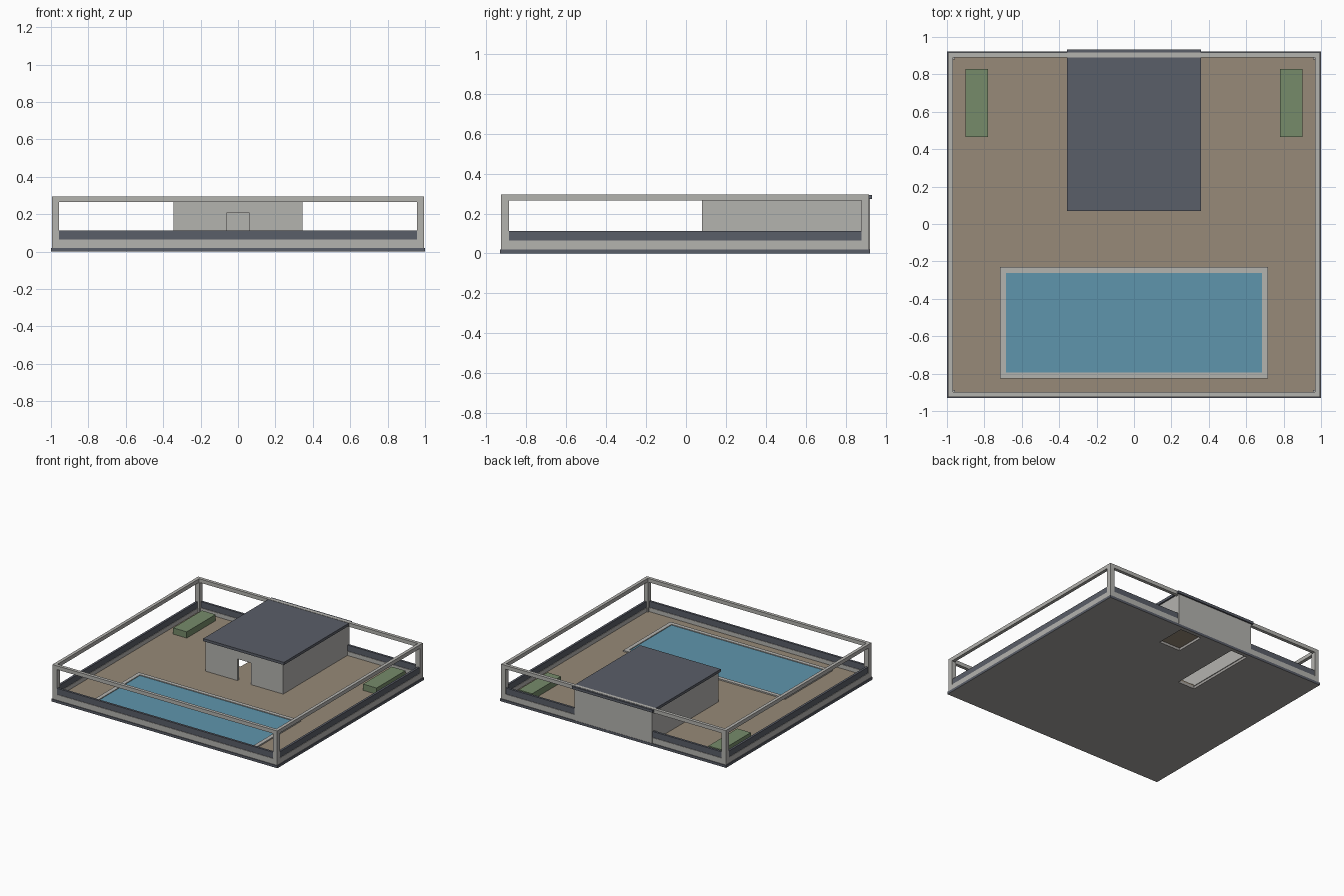
import bpy
import bmesh

if "Cube" in bpy.data.objects:
    bpy.data.objects.remove(bpy.data.objects["Cube"], do_unlink=True)


def material(name, hex_code):
    """Flat colour from an sRGB hex code."""
    srgb = [int(hex_code[i:i + 2], 16) / 255 for i in (0, 2, 4)]
    rgba = [((c + 0.055) / 1.055) ** 2.4 for c in srgb] + [1]
    mat = bpy.data.materials.new(name)
    mat.use_nodes = True
    mat.diffuse_color = rgba
    mat.node_tree.nodes["Principled BSDF"].inputs["Base Color"].default_value = rgba
    return mat


concrete = material("pale_concrete", "B4B3AF")
charcoal = material("charcoal", "5A5E68")
paving = material("brown_paving", "978A78")
water = material("pool_blue", "5F95AC")
foliage = material("hedge_green", "768B6A")
foundation = material("foundation_grey", "A5A29F")


def finish(name, bm, *mats):
    bmesh.ops.recalc_face_normals(bm, faces=bm.faces)
    mesh = bpy.data.meshes.new(name)
    bm.to_mesh(mesh)
    bm.free()
    for mat in mats:
        mesh.materials.append(mat)
    obj = bpy.data.objects.new(name, mesh)
    bpy.context.collection.objects.link(obj)
    return obj


def boxes(name, mat, *extents):
    """One object made of boxes, each given as x0, x1, y0, y1, z0, z1."""
    bm = bmesh.new()
    for x0, x1, y0, y1, z0, z1 in extents:
        verts = bmesh.ops.create_cube(bm, size=1)["verts"]
        bmesh.ops.scale(bm, verts=verts, vec=(x1 - x0, y1 - y0, z1 - z0))
        bmesh.ops.translate(bm, verts=verts,
                            vec=((x0 + x1) / 2, (y0 + y1) / 2, (z0 + z1) / 2))
    return finish(name, bm, mat)


def plate(name, mats, bounds, holes, z0, z1):
    """Flat plate with rectangular openings right through it."""
    rects = [bounds] + holes
    xs = sorted({v for r in rects for v in r[:2]})
    ys = sorted({v for r in rects for v in r[2:]})
    bm = bmesh.new()
    grid = {(x, y): bm.verts.new((x, y, z0)) for x in xs for y in ys}
    for xa, xb in zip(xs, xs[1:]):
        for ya, yb in zip(ys, ys[1:]):
            cx, cy = (xa + xb) / 2, (ya + yb) / 2
            if not any(h[0] < cx < h[1] and h[2] < cy < h[3] for h in holes):
                bm.faces.new([grid[p] for p in ((xa, ya), (xb, ya), (xb, yb), (xa, yb))])
    top = bmesh.ops.extrude_face_region(bm, geom=bm.faces[:])["geom"]
    bmesh.ops.translate(bm, verts=[v for v in top if isinstance(v, bmesh.types.BMVert)],
                        vec=(0, 0, z1 - z0))
    return finish(name, bm, *mats)


def ring(name, mat, outer, width, z0, z1):
    """Rectangular frame, butt-jointed at the corners."""
    x0, x1, y0, y1 = outer
    boxes(name, mat,
          (x0, x1, y0, y0 + width, z0, z1), (x0, x1, y1 - width, y1, z0, z1),
          (x0, x0 + width, y0 + width, y1 - width, z0, z1),
          (x1 - width, x1, y0 + width, y1 - width, z0, z1))


# Foundation with two floor openings
slab_area = (-1, 1, -0.93, 0.922)
stair_opening = (-0.33, -0.18, 0.29, 0.89)
shaft_opening = (0.11, 0.3, 0.65, 0.89)
slab = plate("foundation_slab", (charcoal, foundation), slab_area,
             [stair_opening, shaft_opening], 0, 0.02)
for face in slab.data.polygons:
    c = face.center
    inside = abs(c.x) < 0.99 and -0.92 < c.y < 0.915
    if face.normal.z < -0.5 or (inside and abs(face.normal.z) < 0.5):
        face.material_index = 1

# Paved terrace
plate("terrace", (paving,), (-0.985, 0.985, -0.915, 0.905), [stair_opening], 0.02, 0.032)

# Perimeter curb, dark parapet, posts and top rail
x_out, y_front, y_back = 0.994, -0.925, 0.917
outline = (-x_out, x_out, y_front, y_back)
ring("perimeter_curb", concrete, outline, 0.026, 0.02, 0.065)
ring("parapet_band", charcoal, (-0.99, 0.99, -0.921, 0.913), 0.018, 0.065, 0.113)
ring("top_rail", concrete, outline, 0.026, 0.265, 0.295)
post = 0.038
for side, xa in (("right", -x_out), ("left", x_out - post)):
    for end, ya in (("front", y_front), ("back", y_back - post)):
        boxes(f"{end}_{side}_post", concrete,
              (xa, xa + post, ya, ya + post, 0.02, 0.265))

# Swimming pool
ring("pool_rim", concrete, (-0.717, 0.717, -0.827, -0.23), 0.032, 0.03, 0.042)
boxes("pool_water", water, (-0.686, 0.686, -0.796, -0.261, 0.03, 0.036))

# Pavilion walls with a doorway
w, t, front, back, low, high = 0.344, 0.02, 0.08, 0.92, 0.02, 0.272
door, door_top = 0.061, 0.205
boxes("pavilion_walls", concrete,
      (-w, -door, front, front + t, low, high),
      (door, w, front, front + t, low, high),
      (-door, door, front, front + t, door_top, high),
      (-w, w, back - t, back, low, high),
      (-w, -w + t, front + t, back - t, low, high),
      (w - t, w, front + t, back - t, low, high))
boxes("pavilion_roof", charcoal, (-0.357, 0.357, 0.07, 0.932, 0.272, 0.293))

# Planted beds beside the pavilion
for side, s in (("right", -1), ("left", 1)):
    xa, xb = sorted((s * 0.78, s * 0.9))
    boxes(f"{side}_hedge_bed", foliage, (xa, xb, 0.466, 0.83, 0.03, 0.082))
